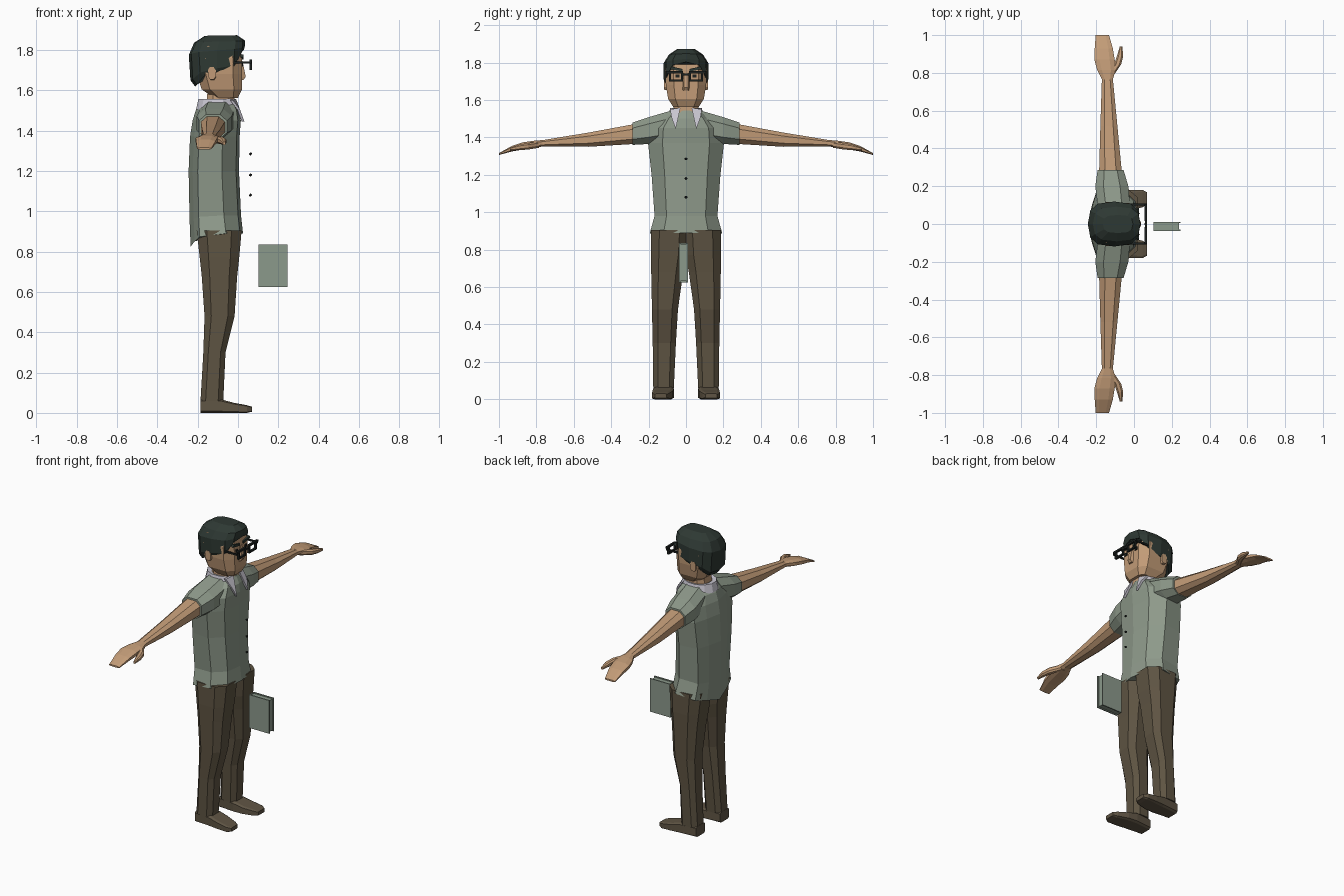
import bpy, bmesh, math
from mathutils import Vector


def material(name, rgb):
    m = bpy.data.materials.new(name)
    m.diffuse_color = (*rgb, 1)
    return m


SHIRT = material("sage_green", (0.27, 0.32, 0.255))
SKIN = material("warm_skin", (0.54, 0.33, 0.185))
PANTS = material("brown_cloth", (0.112, 0.088, 0.055))
SHOE = material("brown_leather", (0.115, 0.09, 0.058))
HAIR = material("green_black", (0.027, 0.040, 0.033))
COLLAR = material("pale_grey", (0.58, 0.56, 0.63))
DARK = material("dark_plastic", (0.012, 0.015, 0.014))
BOOK = material("book_green", (0.26, 0.32, 0.26))


def finish(name, bm, mat):
    bmesh.ops.recalc_face_normals(bm, faces=bm.faces)
    me = bpy.data.meshes.new(name)
    bm.to_mesh(me)
    bm.free()
    me.materials.append(mat)
    ob = bpy.data.objects.new(name, me)
    bpy.context.collection.objects.link(ob)
    return ob


def loft(name, rings, mat, closed=True, caps=True):
    """Skin a list of equally long point rings."""
    bm = bmesh.new()
    vs = [[bm.verts.new(p) for p in r] for r in rings]
    n = len(vs[0])
    for a, b in zip(vs, vs[1:]):
        for i in range(n if closed else n - 1):
            j = (i + 1) % n
            bm.faces.new((a[i], a[j], b[j], b[i]))
    if caps:
        bm.faces.new(vs[0])
        bm.faces.new(vs[-1])
    return finish(name, bm, mat)


def octo(u0, u1, v0, v1, c=0.55):
    """Chamfered rectangle in 2D."""
    cu, cv, a, b = (u0 + u1) / 2, (v0 + v1) / 2, (u1 - u0) / 2, (v1 - v0) / 2
    k = [(1, c), (c, 1), (-c, 1), (-1, c), (-1, -c), (-c, -1), (c, -1), (1, -c)]
    return [(cu + a * p, cv + b * q) for p, q in k]


def flat(z, x0, x1, y0, y1, c=0.55):
    return [(x, y, z) for x, y in octo(x0, x1, y0, y1, c)]


def across(s, y, x0, x1, z0, z1, c=0.5):
    return [(x, s * y, z) for x, z in octo(x0, x1, z0, z1, c)]


def box(name, x0, x1, y0, y1, z0, z1, mat):
    return loft(name, [[(x0, y0, z), (x1, y0, z), (x1, y1, z), (x0, y1, z)]
                       for z in (z0, z1)], mat)


# shirt body, ridged along the spine with a dropped back hem
def body_ring(z, xb, xf, w, drop=0):
    half = [(xb + 0.02, 0.5 * w, 0.6), (xb + 0.045, w * 0.93, 0.25),
            (xf - 0.085, w, 0), (xf - 0.015, w * 0.62, 0)]
    left = [(x, y, z - d * drop) for x, y, d in half]
    right = [(x, -y, zz) for x, y, zz in reversed(left)]
    return [(xb, 0, z - drop)] + left + [(xf, 0, z)] + right


loft("shirt_body", [body_ring(*r) for r in (
    (0.89, -0.235, 0.025, 0.193, 0.065), (0.98, -0.24, 0.015, 0.168, 0.03),
    (1.2, -0.245, 0.005, 0.184), (1.37, -0.238, 0.008, 0.203),
    (1.45, -0.225, 0.014, 0.195), (1.50, -0.21, 0.008, 0.15),
    (1.545, -0.18, -0.012, 0.08))], SHIRT)

for s, side in ((1, "left"), (-1, "right")):
    # sleeve and bare arm
    loft(side + "_sleeve", [across(s, *r) for r in (
        (0.08, -0.19, -0.02, 1.38, 1.543), (0.2, -0.205, -0.03, 1.365, 1.508),
        (0.285, -0.193, -0.055, 1.36, 1.48))], SHIRT)
    loft(side + "_arm", [across(s, *r) for r in (
        (0.26, -0.185, -0.063, 1.366, 1.474), (0.52, -0.178, -0.088, 1.35, 1.426),
        (0.77, -0.17, -0.112, 1.352, 1.385))], SKIN)
    # mitten hand and thumb
    loft(side + "_hand", [across(s, *r) for r in (
        (0.765, -0.17, -0.112, 1.352, 1.386), (0.815, -0.195, -0.098, 1.342, 1.382),
        (0.87, -0.21, -0.102, 1.335, 1.374), (0.93, -0.208, -0.112, 1.325, 1.355),
        (1.0, -0.203, -0.132, 1.306, 1.316))], SKIN)
    loft(side + "_thumb", [across(s, *r) for r in (
        (0.785, -0.145, -0.108, 1.345, 1.378), (0.845, -0.105, -0.068, 1.335, 1.37),
        (0.89, -0.09, -0.057, 1.332, 1.362), (0.94, -0.075, -0.062, 1.33, 1.345))], SKIN)
    # trouser leg
    loft(side + "_trouser_leg", [
        [(x, s * y, z) for x, y, z in flat(z, x0, x1, y0, y1)]
        for z, x0, x1, y0, y1 in (
            (0.06, -0.186, -0.073, 0.065, 0.175), (0.3, -0.172, -0.062, 0.054, 0.178),
            (0.48, -0.166, -0.017, 0.043, 0.182), (0.68, -0.18, -0.004, 0.015, 0.186),
            (0.77, -0.19, 0.006, -0.002, 0.188), (0.905, -0.205, 0.018, -0.01, 0.186))], PANTS)
    # shoe
    loft(side + "_shoe", [
        [(x, s * y, z) for y, z in octo(cy - w, cy + w, z0, z1, 0.75)]
        for x, cy, w, z0, z1 in (
            (-0.187, 0.12, 0.045, 0, 0.066), (-0.08, 0.12, 0.055, 0, 0.066),
            (-0.02, 0.125, 0.055, 0, 0.05), (0.045, 0.135, 0.046, 0, 0.038),
            (0.07, 0.135, 0.032, 0.006, 0.03))], SHOE)
    # ear
    loft(side + "_ear", [across(s, *r) for r in (
        (0.09, -0.145, -0.105, 1.65, 1.71), (0.117, -0.15, -0.11, 1.655, 1.715))], SKIN)
    # collar point hanging over the chest
    loft(side + "_collar_point", [
        [(x + dx, s * y, z) for x, y, z in
         ((-0.02, 0.03, 1.558), (-0.035, 0.085, 1.55), (0.0, 0.077, 1.505),
          (0.022, 0.055, 1.445))]
        for dx in (-0.004, 0.01)], COLLAR)
    # eye and eyebrow plates
    y0, y1 = sorted((s * 0.036, s * 0.055))
    box(side + "_eye", 0.018, 0.026, y0, y1, 1.719, 1.737, DARK)
    loft(side + "_eyebrow", [
        [(x, s * y, z) for y, z in
         ((0.018, 1.752), (0.018, 1.766), (0.078, 1.779), (0.085, 1.765))]
        for x in (0.012, 0.027)], HAIR)
    # glasses: rim bars and temple
    for part, a, b, z0, z1 in (("top", 0.017, 0.106, 1.742, 1.754),
                               ("bottom", 0.017, 0.09, 1.700, 1.710),
                               ("inner", 0.017, 0.026, 1.700, 1.754),
                               ("outer", 0.081, 0.091, 1.700, 1.754)):
        y0, y1 = sorted((s * a, s * b))
        box(f"{side}_rim_{part}", 0.056, 0.069, y0, y1, z0, z1, DARK)
    y0, y1 = sorted((s * 0.099, s * 0.108))
    box(side + "_temple", -0.03, 0.066, y0, y1, 1.732, 1.742, DARK)
box("glasses_bridge", 0.057, 0.068, -0.02, 0.02, 1.732, 1.742, DARK)

# neck and head
loft("neck", [flat(1.5, -0.16, -0.015, -0.07, 0.07),
              flat(1.61, -0.15, -0.02, -0.065, 0.065)], SKIN)
loft("head", [flat(z, xb, xf, -w, w, 0.6) for z, xb, xf, w in (
    (1.563, -0.12, 0.0, 0.068), (1.605, -0.18, 0.02, 0.095),
    (1.68, -0.205, 0.02, 0.108), (1.76, -0.21, 0.02, 0.111),
    (1.82, -0.19, 0.01, 0.098), (1.845, -0.15, -0.04, 0.06))], SKIN)
loft("nose", [[(0.01, -0.021, z0), (x, -0.012, z1), (x, 0.012, z1), (0.01, 0.021, z0)]
              for z0, z1, x in ((1.648, 1.652, 0.028), (1.66, 1.668, 0.038),
                                (1.745, 1.745, 0.023))], SKIN)

# hair cap: hairline arches over the forehead and drops to the nape
LINE = [1.803, 1.782, 1.712, 1.692, 1.665, 1.625, 1.615]


def hair_ring(cx, a, b, z_of):
    pts = []
    for i in range(12):
        t = math.radians(30 * i)
        c, d = math.cos(t), math.sin(t)
        pts.append((cx + a * math.copysign(abs(c) ** 0.65, c),
                    b * math.copysign(abs(d) ** 0.75, d), z_of(i if i < 7 else 12 - i)))
    return pts


loft("hair", [
    hair_ring(-0.095, 0.118, 0.112, lambda k: LINE[k] + 0.004),
    hair_ring(-0.103, 0.133, 0.119, lambda k: LINE[k] + 0.035 * k / 6),
    hair_ring(-0.105, 0.139, 0.119, lambda k: 1.82 - 0.045 * k / 6),
    hair_ring(-0.092, 0.126, 0.092, lambda k: 1.848 - 0.012 * k / 6),
    hair_ring(-0.085, 0.08, 0.048, lambda k: 1.874 - 0.004 * k / 6)], HAIR)

# collar band, open at the throat
arc = [math.radians(a) for a in range(45, 316, 30)]
loft("collar_band", [[(-0.1 + a * math.cos(t), b * math.sin(t), z) for t in arc]
                     for a, b, z in ((0.112, 0.1, 1.505), (0.1, 0.087, 1.557),
                                     (0.07, 0.068, 1.553))], COLLAR, False, False)

# shirt buttons
for i, z in enumerate((1.08, 1.18, 1.285)):
    bm = bmesh.new()
    bmesh.ops.create_icosphere(bm, subdivisions=1, radius=0.008)
    bmesh.ops.translate(bm, verts=bm.verts, vec=Vector((0.062, 0, z)))
    finish(f"button_{i + 1}", bm, DARK)

# notebook: two covers, spine and pages
box("book_cover_front", 0.102, 0.245, -0.037, -0.030, 0.625, 0.835, BOOK)
box("book_cover_back", 0.102, 0.245, 0.004, 0.011, 0.625, 0.835, BOOK)
box("book_spine", 0.102, 0.109, -0.032, 0.006, 0.625, 0.835, BOOK)
box("book_pages", 0.107, 0.239, -0.031, 0.005, 0.631, 0.829, BOOK)
